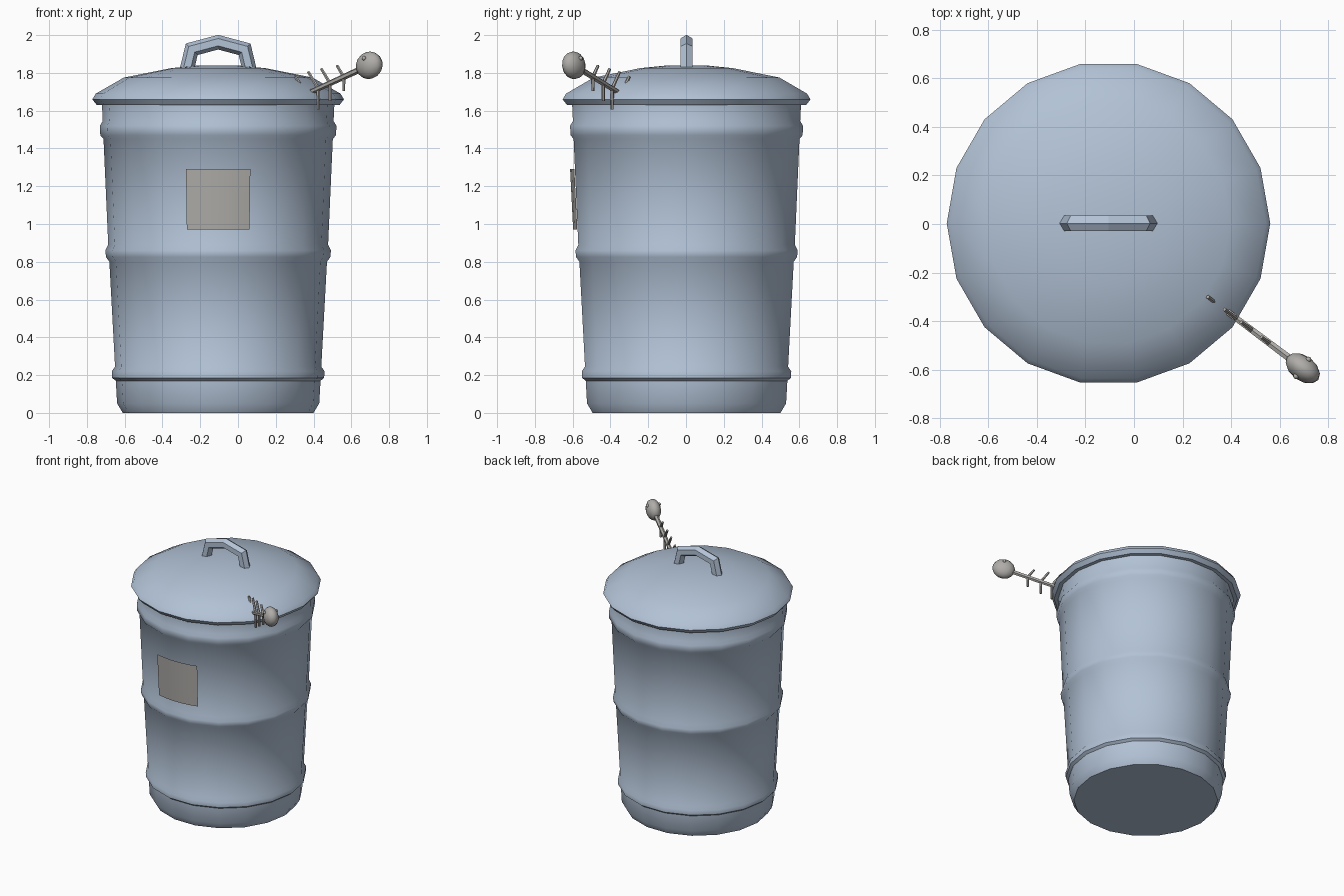
import bpy, bmesh, math
from mathutils import Vector, Matrix

if "Cube" in bpy.data.objects:
    bpy.data.objects.remove(bpy.data.objects["Cube"])

CX, CY, SIDES = -0.105, 0.003, 18      # axis of the can, number of sides


def material(name, rgb):
    m = bpy.data.materials.new(name)
    m.diffuse_color = (*rgb, 1.0)
    m.use_nodes = True
    m.node_tree.nodes["Principled BSDF"].inputs["Base Color"].default_value = m.diffuse_color
    return m


STEEL = material("blue_grey_steel", (0.445, 0.54, 0.67))
BONE = material("warm_grey_bone", (0.43, 0.415, 0.395))


def finish(name, bm, mat, angle=None, recalc=True):
    if recalc:
        bmesh.ops.recalc_face_normals(bm, faces=bm.faces)
    me = bpy.data.meshes.new(name)
    bm.to_mesh(me)
    bm.free()
    me.materials.append(mat)
    if angle:
        me.polygons.foreach_set("use_smooth", [True] * len(me.polygons))
        me.set_sharp_from_angle(angle=math.radians(angle))
    ob = bpy.data.objects.new(name, me)
    bpy.context.collection.objects.link(ob)
    return ob


def bridge(bm, a, b):
    n = len(a)
    for i in range(n):
        bm.faces.new((a[i], a[(i + 1) % n], b[(i + 1) % n], b[i]))


def lathe(name, profile, cap_first=False, cap_last=False):
    bm = bmesh.new()
    rings = []
    for r, z in profile:
        rings.append([bm.verts.new((CX + r * math.cos(2 * math.pi * i / SIDES),
                                    CY + r * math.sin(2 * math.pi * i / SIDES), z))
                      for i in range(SIDES)])
    for a, b in zip(rings, rings[1:]):
        bridge(bm, a, b)
    if cap_first:
        bm.faces.new(rings[0][::-1])
    if cap_last:
        bm.faces.new(rings[-1])
    return finish(name, bm, STEEL, 42)


# Tapered body with three raised hoops
lathe("can_body", [(0.505, 0), (0.535, 0.05), (0.542, 0.17), (0.561, 0.185), (0.563, 0.22),
                   (0.546, 0.245), (0.576, 0.80), (0.594, 0.825), (0.597, 0.86), (0.582, 0.89),
                   (0.607, 1.45), (0.624, 1.47), (0.626, 1.52), (0.611, 1.545), (0.616, 1.65)],
      cap_first=True)

# Domed lid with a thin rim
lathe("lid", [(0.59, 1.63), (0.643, 1.63), (0.666, 1.66), (0.648, 1.69), (0.50, 1.775),
              (0.25, 1.825), (0.10, 1.84)], cap_first=True, cap_last=True)

# Bent handle with a hexagonal section
path = [Vector(p) for p in [(-0.275, CY, 1.80), (-0.245, CY, 1.925), (CX, CY, 1.9625),
                            (0.035, CY, 1.925), (0.065, CY, 1.80)]]
bm = bmesh.new()
rings = []
for i, p in enumerate(path):
    t0 = (p - path[i - 1]).normalized() if i else (path[1] - p).normalized()
    t1 = (path[i + 1] - p).normalized() if i < len(path) - 1 else t0
    t = (t0 + t1).normalized()
    out = Vector((-t.z, 0, t.x)) / t.dot(t0)
    rings.append([bm.verts.new(p + out * 0.0375 * math.cos(k * math.pi / 3)
                               + Vector((0, 0.0375 * math.sin(k * math.pi / 3), 0)))
                  for k in range(6)])
for a, b in zip(rings, rings[1:]):
    bridge(bm, a, b)
bm.faces.new(rings[0])
bm.faces.new(rings[-1][::-1])
finish("lid_handle", bm, STEEL)

# Curved blank label on the front
bm = bmesh.new()
rows = []
for r, z in [(0.602, 0.97), (0.618, 1.29)]:
    rows.append([bm.verts.new((CX + r * math.sin(math.radians(a)),
                               CY - r * math.cos(math.radians(a)), z))
                 for a in (-16, -10, -4, 4, 10, 16)])
for i in range(5):
    bm.faces.new((rows[0][i], rows[0][i + 1], rows[1][i + 1], rows[1][i]))
finish("front_label", bm, BONE, 40, recalc=False)


# Fish skeleton poking out from under the lid
def rod(bm, a, b, r0, r1, sides=6):
    d = b - a
    m = Matrix.Translation((a + b) / 2) @ d.to_track_quat('Z', 'Y').to_matrix().to_4x4()
    bmesh.ops.create_cone(bm, cap_ends=True, segments=sides, radius1=r0, radius2=r1,
                          depth=d.length, matrix=m)


head = Vector((0.695, -0.594, 1.84))
axis = Vector((0.305, -0.229, 0.139)).normalized()
flat = Vector((axis.x, axis.y, 0)).normalized()
side = Vector((-flat.y, flat.x, 0))
up = axis.cross(side)


def on_spine(x):
    return head + axis * ((x - head.x) / axis.x)


bm = bmesh.new()
rod(bm, on_spine(0.28), on_spine(0.66), 0.013, 0.017)
finish("fish_spine", bm, BONE, 40)

bm = bmesh.new()
for x, length in [(0.56, 0.075), (0.487, 0.095), (0.425, 0.11), (0.36, 0.117)]:
    base = on_spine(x)
    rod(bm, base, base + (flat * -0.6 + Vector((0, 0, 0.8))) * length, 0.010, 0.008)
    rod(bm, base, base - Vector((0, 0, length)), 0.010, 0.008)
finish("fish_ribs", bm, BONE, 40)

rot = Matrix((axis, side, up)).transposed().to_4x4()
place = Matrix.Translation(head) @ rot
bm = bmesh.new()
bmesh.ops.create_uvsphere(bm, u_segments=12, v_segments=8, radius=1,
                          matrix=place @ Matrix.Diagonal((0.081, 0.052, 0.072, 1)))
finish("fish_skull", bm, BONE, 60)

bm = bmesh.new()
for s in (-1, 1):
    bmesh.ops.create_uvsphere(bm, u_segments=8, v_segments=6, radius=0.012,
                              matrix=place @ Matrix.Translation((0.01, s * 0.043, 0.036)))
finish("fish_eyes", bm, BONE, 60)
